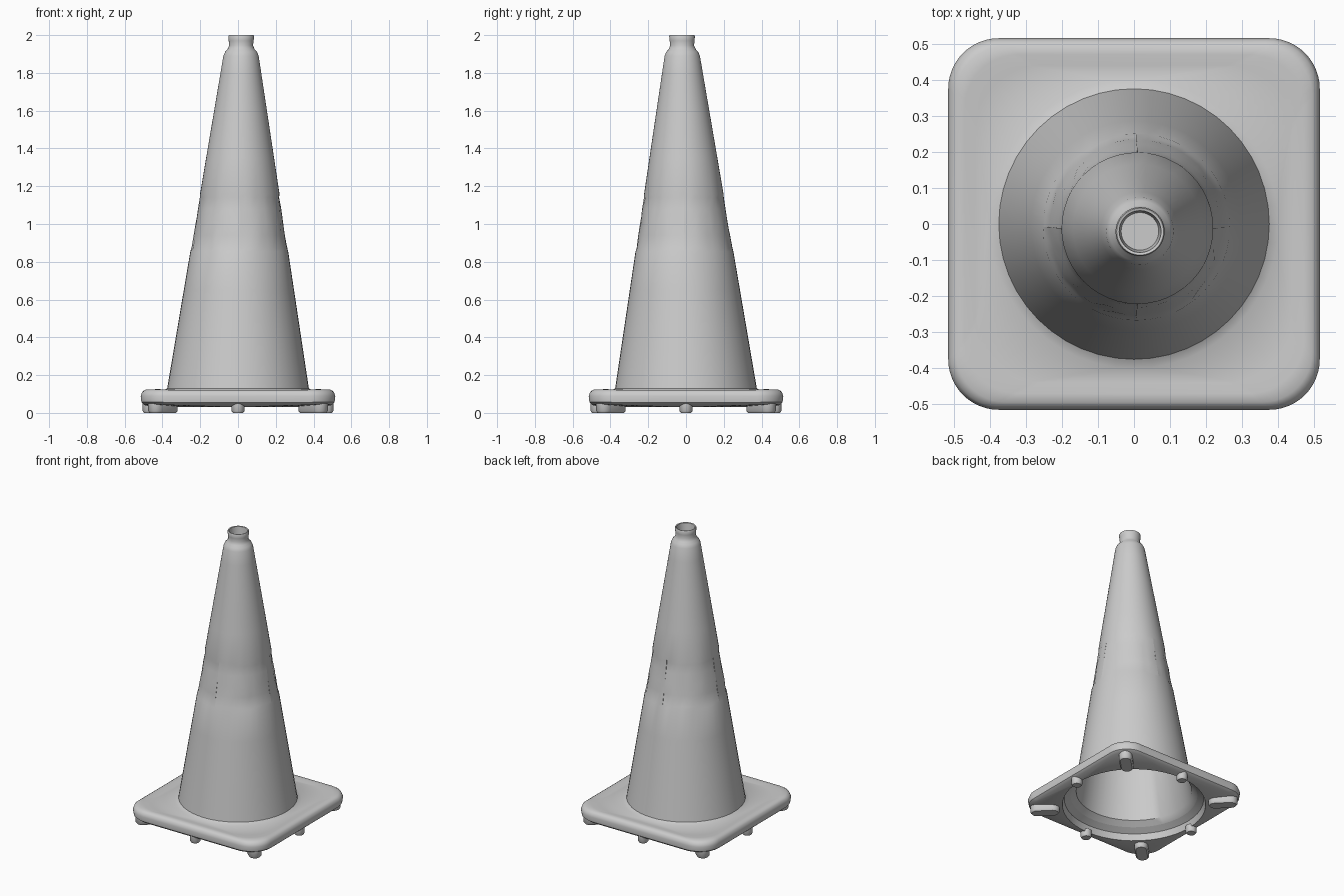
import bpy, bmesh, math, random
from mathutils import Vector, Matrix

cube = bpy.data.objects.get("Cube")
if cube:
    bpy.data.objects.remove(cube, do_unlink=True)

random.seed(4)
STEPS = 12  # segments in each quarter turn

grey = bpy.data.materials.new("plain grey")
grey.use_nodes = True
grey.diffuse_color = (0.6, 0.6, 0.6, 1)
grey.node_tree.nodes["Principled BSDF"].inputs["Base Color"].default_value = (0.6, 0.6, 0.6, 1)


def finish(name, bm, angle=40):
    bmesh.ops.recalc_face_normals(bm, faces=bm.faces)
    mesh = bpy.data.meshes.new(name)
    bm.to_mesh(mesh)
    bm.free()
    mesh.materials.append(grey)
    obj = bpy.data.objects.new(name, mesh)
    bpy.context.collection.objects.link(obj)
    bpy.ops.object.select_all(action='DESELECT')
    obj.select_set(True)
    bpy.context.view_layer.objects.active = obj
    bpy.ops.object.shade_smooth_by_angle(angle=math.radians(angle))
    return obj


def rounded_square(half, radius):
    """Outline points; a circle when the radius equals the half width."""
    points = []
    for corner in range(4):
        mid = math.pi / 4 + corner * math.pi / 2
        centre = Vector((math.cos(mid), math.sin(mid))) * (half - radius) * math.sqrt(2)
        for i in range(STEPS + 1):
            a = (corner + i / STEPS) * math.pi / 2
            points.append(centre + Vector((math.cos(a), math.sin(a))) * radius)
    return points


def place(p, z, rough):
    """Lean the cone slightly and lift the corners of the base."""
    lift = 0.015 * min(max((p.length - 0.5) / 0.15, 0), 1)
    t = max(z - 0.12, 0) / 1.88
    p = p * (1 + random.uniform(-rough, rough))
    return Vector((p.x + 0.017 * t, p.y - 0.021 * t, z + lift))


def loft(name, sections, cap_end=False):
    bm = bmesh.new()
    rings = []
    for z, half, radius, rough in sections:
        rings.append([bm.verts.new(place(p, z, rough)) for p in rounded_square(half, radius)])
    for a, b in zip(rings, rings[1:]):
        for i in range(len(a)):
            j = (i + 1) % len(a)
            bm.faces.new((a[i], a[j], b[j], b[i]))
    if cap_end:
        bm.faces.new(rings[-1])
    bmesh.ops.remove_doubles(bm, verts=bm.verts, dist=0.0001)
    return finish(name, bm)


def circle(z, r, rough=0):
    return (z, r, r, rough)


def cone_radius(z):
    return 0.375 - (z - 0.13) * 0.16


# Square base with rounded edges and a round opening underneath
loft("base", [
    circle(0.10, 0.40), circle(0.075, 0.44), circle(0.032, 0.452),
    (0.030, 0.495, 0.135, 0), (0.042, 0.511, 0.14, 0), (0.075, 0.515, 0.14, 0),
    (0.098, 0.508, 0.14, 0), (0.110, 0.494, 0.14, 0), (0.115, 0.47, 0.15, 0),
    (0.114, 0.44, 0.18, 0), circle(0.116, 0.40), circle(0.13, 0.375)])

# Hollow cone: outer wall with a worn sleeve band, shoulder, neck, inner wall
outer = [circle(z, cone_radius(z)) for z in (0.13, 0.4, 0.65, 0.855)]
band = [circle(z, cone_radius(z) - 0.004, 0.012) for z in (0.87, 0.94, 1.01, 1.08, 1.14)]
upper = [circle(z, cone_radius(z)) for z in (1.16, 1.35, 1.6, 1.8, 1.89)]
neck = [circle(1.912, 0.084), circle(1.925, 0.072), circle(1.945, 0.063),
        circle(1.97, 0.066), circle(1.995, 0.068), circle(2.0, 0.065),
        circle(1.998, 0.058), circle(1.94, 0.052)]
loft("cone", outer + band + upper + neck, cap_end=True)
loft("cone_inside", [circle(0.10, 0.40), circle(0.13, 0.365),
                     circle(1.0, 0.225), circle(1.9, 0.075)], cap_end=True)


# Feet: rounded bars pointing out at the corners, studs along the sides
def foot(name, angle, inner, outer_end, radius, height):
    bm = bmesh.new()
    rings = []
    for z, r in ((height, radius), (0.01, radius), (0.0, radius * 0.8)):
        ring = []
        for end, start in ((outer_end - radius, -90), (inner + radius, 90)):
            for i in range(9):
                a = math.radians(start + i * 22.5)
                ring.append(bm.verts.new((end + r * math.cos(a), r * math.sin(a), z)))
        rings.append(ring)
    for a, b in zip(rings, rings[1:]):
        for i in range(len(a)):
            j = (i + 1) % len(a)
            bm.faces.new((a[i], a[j], b[j], b[i]))
    bm.faces.new(rings[0])
    bm.faces.new(rings[-1])
    bmesh.ops.remove_doubles(bm, verts=bm.verts, dist=0.0001)
    bmesh.ops.transform(bm, matrix=Matrix.Rotation(angle, 4, 'Z'), verts=bm.verts)
    finish(name, bm)


corners = ("back_left", "back_right", "front_right", "front_left")
sides = ("left", "back", "right", "front")
for k in range(4):
    turn = k * math.pi / 2
    foot(corners[k] + "_foot", turn + math.pi / 4, 0.47, 0.655, 0.042, 0.06)
    foot(sides[k] + "_stud", turn, 0.435, 0.505, 0.034, 0.05)
